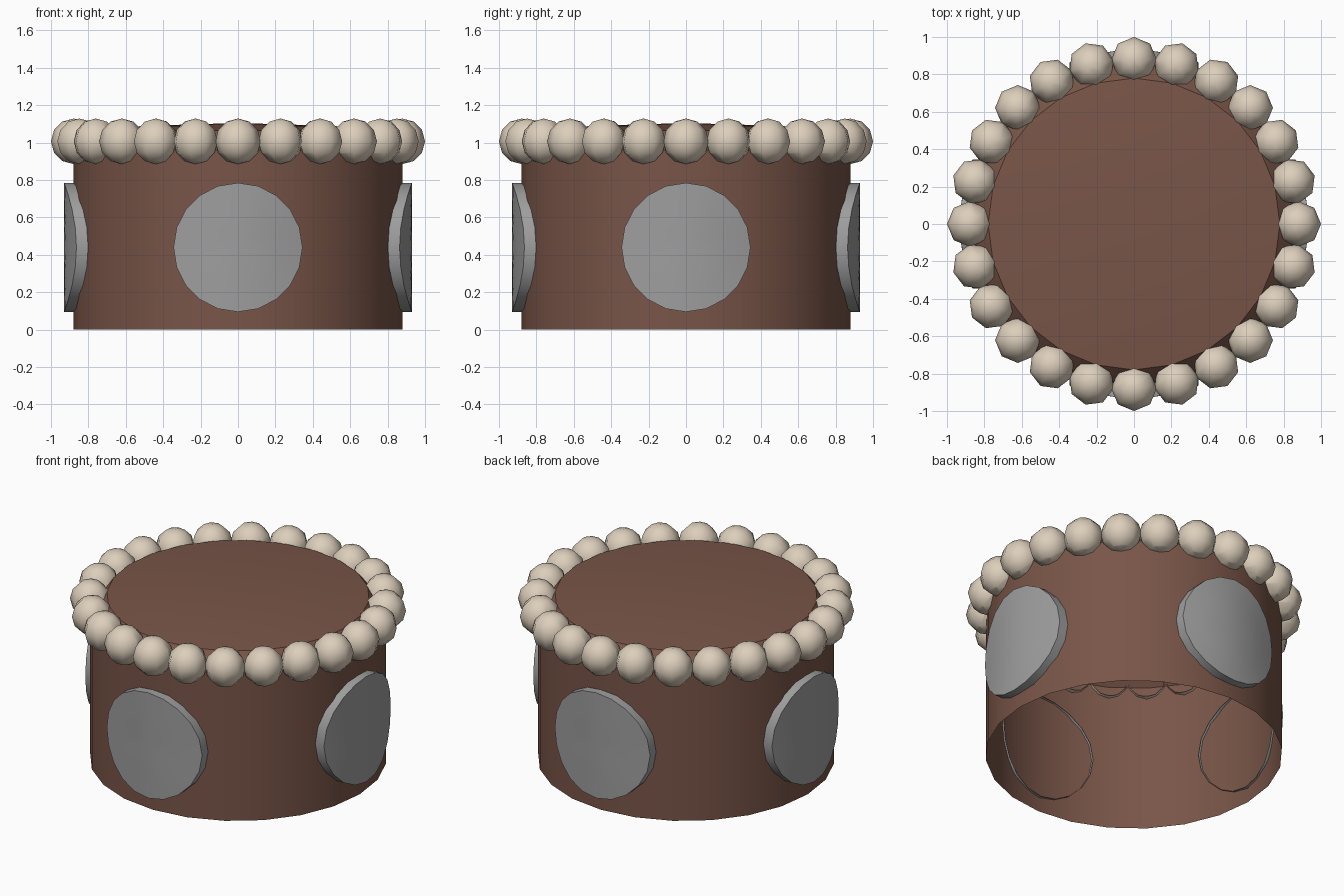
import bpy, bmesh, math
from mathutils import Matrix, Vector

if "Cube" in bpy.data.objects:
    bpy.data.objects.remove(bpy.data.objects["Cube"])


def material(name, rgb):
    m = bpy.data.materials.new(name)
    m.diffuse_color = (*rgb, 1)
    m.use_nodes = True
    m.node_tree.nodes["Principled BSDF"].inputs["Base Color"].default_value = m.diffuse_color
    return m


BROWN = material("brown", (0.191, 0.091, 0.065))
CREAM = material("cream", (0.72, 0.62, 0.50))
GREY = material("grey", (0.342, 0.342, 0.342))


def finish(bm, name, mat, angle, recalc=False):
    if recalc:
        bmesh.ops.recalc_face_normals(bm, faces=bm.faces)
    me = bpy.data.meshes.new(name)
    bm.to_mesh(me)
    bm.free()
    me.materials.append(mat)
    ob = bpy.data.objects.new(name, me)
    bpy.context.collection.objects.link(ob)
    bpy.ops.object.select_all(action='DESELECT')
    ob.select_set(True)
    bpy.context.view_layer.objects.active = ob
    bpy.ops.object.shade_smooth_by_angle(angle=math.radians(angle))
    return ob


# drum body: turned profile, open at the bottom, bevelled shoulder, shallow domed top
SIDES = 24
profile = [(0.88, 0.0), (0.88, 0.96), (0.78, 1.065), (0.5, 1.09)]
bm = bmesh.new()
rings = []
for r, z in profile:
    rings.append([bm.verts.new((r * math.cos(math.tau * i / SIDES),
                                r * math.sin(math.tau * i / SIDES), z)) for i in range(SIDES)])
tip = bm.verts.new((0, 0, 1.105))
for i in range(SIDES):
    j = (i + 1) % SIDES
    for a, b in zip(rings, rings[1:]):
        bm.faces.new((a[i], a[j], b[j], b[i]))
    bm.faces.new((rings[-1][i], rings[-1][j], tip))
finish(bm, "drum_body", BROWN, 30)


# ring of low-poly beads on the shoulder; the part buried in the body is cut away
def bead(index):
    b = bmesh.new()
    bmesh.ops.create_uvsphere(b, u_segments=8, v_segments=6, radius=0.122,
                              matrix=Matrix.Translation((0.878, 0, 1.007)))
    slope = Vector((0.105, 0, 0.10)).normalized()
    cuts = [(Vector((0.855, 0, 0.95)), Vector((1, 0, 0))),
            (Vector((0.83, 0, 1.0125)) - slope * 0.015, slope)]
    for co, no in cuts:
        bmesh.ops.bisect_plane(b, geom=b.verts[:] + b.edges[:] + b.faces[:],
                               plane_co=co, plane_no=no)
    hidden = [f for f in b.faces
              if all((f.calc_center_median() - co).dot(no) < 0 for co, no in cuts)]
    bmesh.ops.delete(b, geom=hidden, context='FACES')
    bmesh.ops.rotate(b, verts=b.verts, matrix=Matrix.Rotation(math.tau * index / 24, 3, 'Z'))
    finish(b, f"bead_{index + 1}", CREAM, 60)


for k in range(24):
    bead(k)


# four round plates wrapped around the wall, hollow at the back
def plate(name, turn):
    b = bmesh.new()
    n = 20

    def ring(radius, wall):
        out = []
        for i in range(n):
            a = math.tau * i / n
            u = radius * math.cos(a)
            out.append(b.verts.new((u, -math.sqrt(wall * wall - u * u),
                                    0.44 + radius * math.sin(a))))
        return out

    loops = [ring(0.345, 0.86), ring(0.345, 0.93), ring(0.23, 0.93), ring(0.115, 0.93)]
    mid = b.verts.new((0, -0.93, 0.44))
    for i in range(n):
        j = (i + 1) % n
        for p, q in zip(loops, loops[1:]):
            b.faces.new((p[i], p[j], q[j], q[i]))
        b.faces.new((loops[-1][i], loops[-1][j], mid))
    bmesh.ops.rotate(b, verts=b.verts, matrix=Matrix.Rotation(turn, 3, 'Z'))
    finish(b, name, GREY, 30)


for k, side in enumerate(("front", "right", "back", "left")):
    plate(side + "_plate", k * math.pi / 2)
